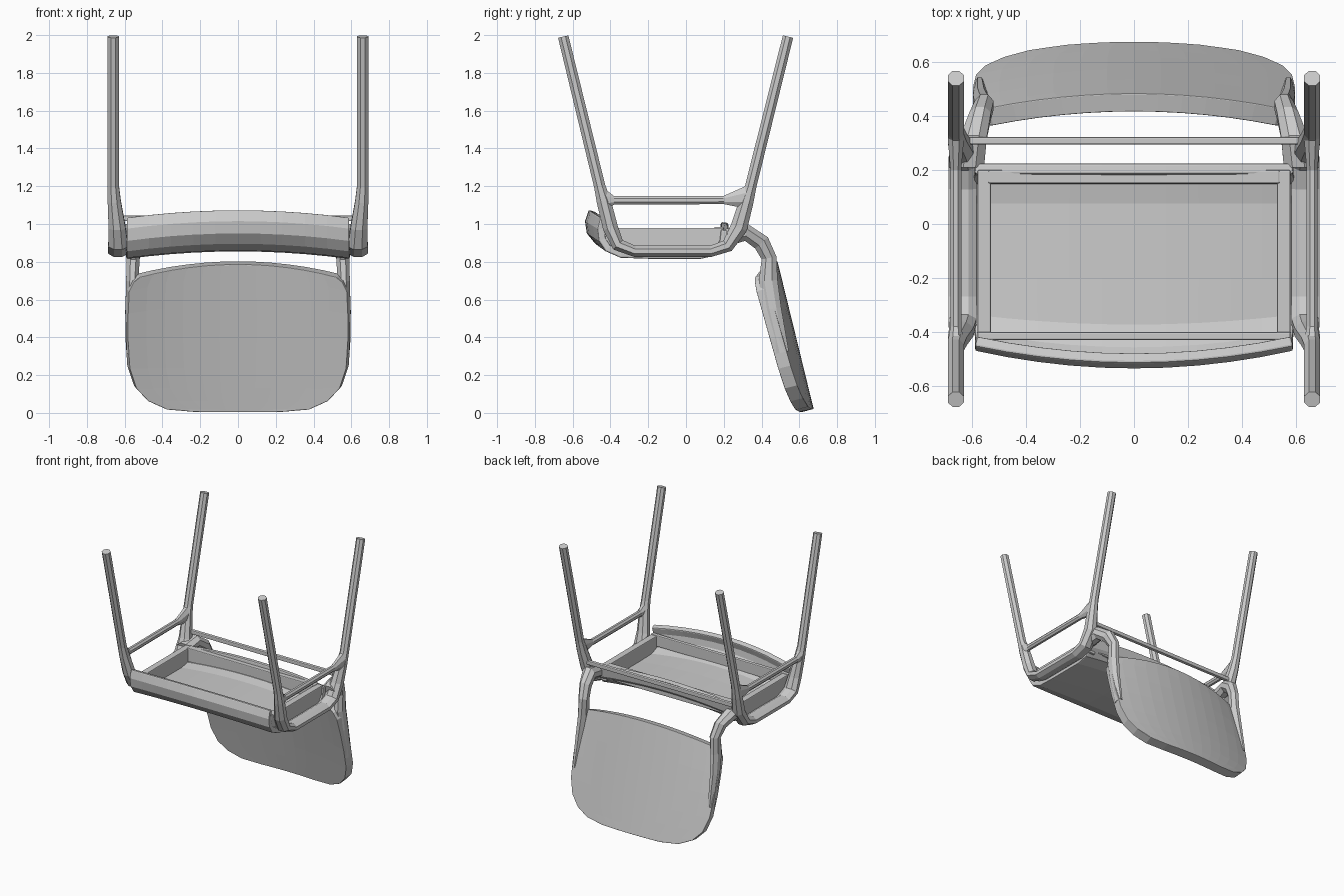
import bpy, bmesh, math
from mathutils import Vector

if "Cube" in bpy.data.objects:
    bpy.data.objects.remove(bpy.data.objects["Cube"])


def finish(name, bm, solid=0.0, offset=-1.0, bevel=0.0):
    bmesh.ops.recalc_face_normals(bm, faces=bm.faces)
    me = bpy.data.meshes.new(name)
    bm.to_mesh(me)
    bm.free()
    ob = bpy.data.objects.new(name, me)
    bpy.context.collection.objects.link(ob)
    if solid:
        m = ob.modifiers.new("thickness", 'SOLIDIFY')
        m.thickness, m.offset = solid, offset
    if bevel:
        m = ob.modifiers.new("soft_edge", 'BEVEL')
        m.width, m.segments, m.limit_method = bevel, 2, 'ANGLE'
        m.angle_limit = math.radians(50)
    return ob


def sweep(name, path, sides=8):
    """path: (x, y, z, half_width_x, half_thickness); runs in the YZ direction."""
    bm = bmesh.new()
    rings = []
    for i, (x, y, z, w, t) in enumerate(path):
        a, b = path[max(i - 1, 0)], path[min(i + 1, len(path) - 1)]
        d = Vector((0, b[1] - a[1], b[2] - a[2])).normalized()
        n = Vector((0, -d.z, d.y))
        ring = []
        for k in range(sides):
            ang = 2 * math.pi * (k + 0.5) / sides
            s = 1 / math.cos(math.pi / sides)
            ring.append(bm.verts.new(Vector((x, y, z)) + Vector((w * s * math.cos(ang), 0, 0))
                                     + n * t * s * math.sin(ang)))
        rings.append(ring)
    for r, q in zip(rings, rings[1:]):
        for k in range(sides):
            j = (k + 1) % sides
            bm.faces.new((r[k], r[j], q[j], q[k]))
    bm.faces.new(rings[0])
    bm.faces.new(rings[-1])
    return finish(name, bm)


def grid(rows, cols, fn):
    bm = bmesh.new()
    v = [[bm.verts.new(fn(r, -1 + 2 * c / cols)) for c in range(cols + 1)] for r in rows]
    for a, b in zip(v, v[1:]):
        for c in range(cols):
            bm.faces.new((a[c], a[c + 1], b[c + 1], b[c]))
    return bm


def box(name, x0, x1, y0, y1, z0, z1):
    bm = bmesh.new()
    bmesh.ops.create_cube(bm, size=1)
    for v in bm.verts:
        v.co = ((x0 + x1) / 2 + v.co.x * (x1 - x0), (y0 + y1) / 2 + v.co.y * (y1 - y0),
                (z0 + z1) / 2 + v.co.z * (z1 - z0))
    return finish(name, bm, bevel=0.006)


# Side frames: front leg, seat side and back leg in one bent bar
frame = [(.66, -.65, 1.992, .03, .028), (.66, -.457, 1.2, .03, .03), (.655, -.435, 1.12, .035, .038),
         (.64, -.40, .98, .045, .04), (.635, -.36, .89, .052, .035), (.635, -.27, .855, .052, .03),
         (.635, .13, .855, .052, .03), (.635, .22, .885, .052, .035), (.64, .28, .98, .045, .045),
         (.655, .32, 1.12, .035, .038), (.66, .343, 1.2, .03, .03), (.66, .54, 1.992, .03, .028)]
# Side stretchers flare where they meet the legs
stretcher = [(.66, -.44, 1.13, .03, .06), (.66, -.38, 1.125, .02, .022), (.66, .20, 1.127, .02, .022),
             (.66, .32, 1.14, .03, .06)]
# Arms carry the backrest from the back legs
arm = [(.61, .22, .93, .055, .045), (.595, .32, .955, .05, .045), (.57, .40, .90, .04, .045),
       (.555, .44, .82, .035, .04), (.56, .435, .70, .032, .05), (.568, .46, .55, .028, .045),
       (.572, .51, .32, .018, .035)]
for side, s in (("left", -1), ("right", 1)):
    for part, path in (("side_frame", frame), ("side_stretcher", stretcher), ("back_arm", arm)):
        sweep(f"{part}_{side}", [(p[0] * s,) + p[1:] for p in path])
    # Rails under the seat, along the sides
    box(f"under_seat_rail_{side}", *sorted((s * .53, s * .58)), -.42, .20, .86, .98)

# Seat shell, dished across, with turned lips front and back
seat_profile = [(-.515, 1.06), (-.535, 1.0), (-.525, .935), (-.48, .88), (-.38, .845), (-.2, .84),
                (.08, .84), (.17, .86), (.215, .92), (.225, .99)]


def seat_point(p, u):
    front = max(0, -p[0] - .2) / .33
    return (u * .59, p[0] + .065 * u * u * front, p[1] + .015 - .04 * u * u)


seat = finish("seat_shell", grid(seat_profile, 10, seat_point), .04, -1, .008)
# Make the thickness grow inwards
bm = bmesh.new()
bm.from_mesh(seat.data)
bm.faces.ensure_lookup_table()
mid = min(bm.faces, key=lambda f: (f.calc_center_median() - Vector((0, -.06, .85))).length)
if mid.normal.z > 0:
    bmesh.ops.reverse_faces(bm, faces=bm.faces)
bm.to_mesh(seat.data)
bm.free()

# Cross rails
box("front_rail", -.58, .58, -.43, -.40, .90, .985)
box("rear_rail", -.54, .54, .15, .20, .88, .985)
box("back_bar", -.63, .63, .295, .322, 1.015, 1.045)

# Backrest: rounded panel, curved across and tilted
back_rows = [(.012, .24), (.025, .38), (.07, .48), (.14, .545), (.25, .58), (.42, .59),
             (.58, .59), (.72, .585), (.775, .56), (.795, .53)]


def back_point(r, u):
    z, w = r
    x = u * w
    k = (x / .59) ** 2
    return (x, .645 - .245 * z - .065 * k, z - .085 * k * (z / .8) ** 2)


finish("backrest", grid(back_rows, 12, back_point), .07, 0, .02)
